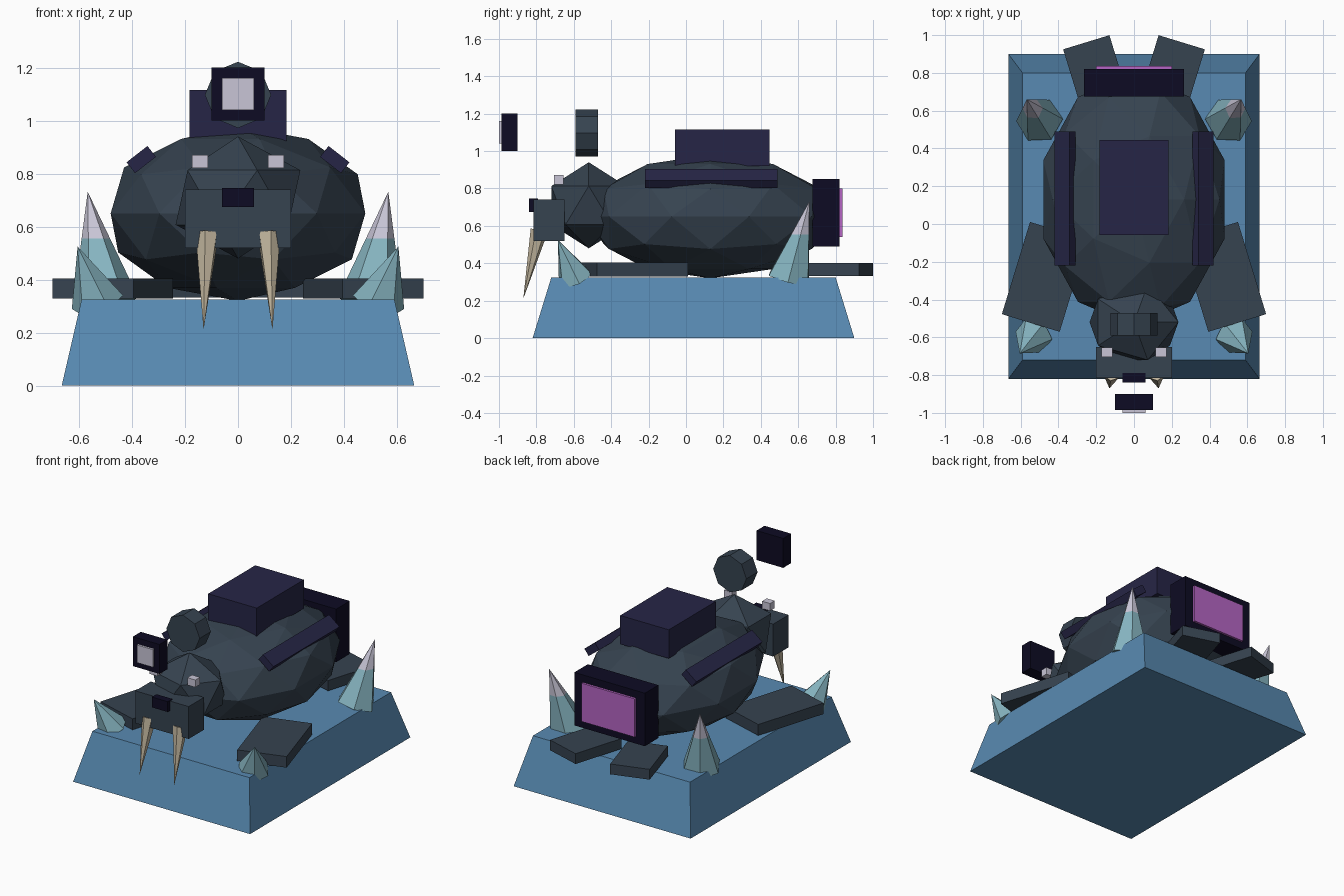
import bpy
import bmesh
from math import radians
from mathutils import Matrix, Vector

cube = bpy.data.objects.get("Cube")
if cube:
    bpy.data.objects.remove(cube, do_unlink=True)


def material(name, code):
    """Flat material from an sRGB hex code, stored as linear values."""
    srgb = [int(code[i:i + 2], 16) / 255 for i in (0, 2, 4)]
    colour = [c / 12.92 if c < 0.04 else ((c + 0.055) / 1.055) ** 2.4 for c in srgb] + [1]
    mat = bpy.data.materials.new(name)
    mat.use_nodes = True
    mat.diffuse_color = colour
    mat.node_tree.nodes["Principled BSDF"].inputs["Base Color"].default_value = colour
    return mat


ICE = material("ice_blue", "588AB2")
HIDE = material("slate_hide", "364350")
NAVY = material("pack_navy", "262546")
DARK = material("dark_casing", "0D0B23")
PALE = material("pale_lavender", "C8C5D6")
FROST = material("frost_cyan", "86B4C0")
IVORY = material("tusk_ivory", "C2B69E")
PURPLE = material("screen_purple", "B565C4")


def finish(name, bm, *mats, loc=(0, 0, 0), rot=(0, 0, 0)):
    bmesh.ops.recalc_face_normals(bm, faces=bm.faces[:])
    mesh = bpy.data.meshes.new(name)
    bm.to_mesh(mesh)
    bm.free()
    for mat in mats:
        mesh.materials.append(mat)
    ob = bpy.data.objects.new(name, mesh)
    ob.location = loc
    ob.rotation_euler = [radians(a) for a in rot]
    bpy.context.collection.objects.link(ob)
    return ob


def box(name, mat, loc, size, rot=(0, 0, 0)):
    bm = bmesh.new()
    bmesh.ops.create_cube(bm, size=1)
    bmesh.ops.scale(bm, vec=size, verts=bm.verts[:])
    return finish(name, bm, mat, loc=loc, rot=rot)


def ball(name, mat, loc, radii, level):
    bm = bmesh.new()
    bmesh.ops.create_icosphere(bm, subdivisions=level, radius=1)
    bmesh.ops.scale(bm, vec=radii, verts=bm.verts[:])
    return finish(name, bm, mat, loc=loc)


def spike(name, mats, base, tip, radius, cut=None):
    """Six-sided cone from base to tip, recoloured above the cut height."""
    base, tip = Vector(base), Vector(tip)
    axis = tip - base
    turn = axis.to_track_quat('Z', 'Y').to_matrix().to_4x4()
    bm = bmesh.new()
    bmesh.ops.create_cone(bm, cap_ends=True, segments=6, radius1=radius, radius2=0,
                          depth=axis.length,
                          matrix=Matrix.Translation((base + tip) / 2) @ turn)
    bmesh.ops.remove_doubles(bm, verts=bm.verts[:], dist=0.0001)
    if cut:
        bmesh.ops.bisect_plane(bm, geom=bm.verts[:] + bm.edges[:] + bm.faces[:],
                               plane_co=(0, 0, cut), plane_no=(0, 0, 1))
        for face in bm.faces:
            face.material_index = int(face.calc_center_median().z > cut)
    return finish(name, bm, *mats)


# Tapered ice block
bm = bmesh.new()
bmesh.ops.create_cube(bm, size=1)
for v in bm.verts:
    top = v.co.z > 0
    v.co.x *= 1.18 if top else 1.33
    v.co.y *= 1.52 if top else 1.72
    v.co.z = 0.325 if top else 0
finish("ice_block", bm, ICE, loc=(0, 0.04, 0))

# Body and head
ball("body", HIDE, (0, 0.13, 0.65), (0.505, 0.67, 0.33), 2)
ball("head", HIDE, (0, -0.52, 0.71), (0.263, 0.235, 0.23), 1)
box("snout", HIDE, (0, -0.733, 0.63), (0.40, 0.165, 0.22))
box("nose", DARK, (0, -0.815, 0.71), (0.12, 0.05, 0.07))

# Back gear and rear screen
box("back_pack", NAVY, (0, 0.193, 1.018), (0.365, 0.505, 0.195))
box("screen_casing", DARK, (0, 0.748, 0.67), (0.53, 0.145, 0.36))
box("screen", PURPLE, (0, 0.828, 0.67), (0.40, 0.016, 0.26))

# Floating viewer and drum above the head
box("viewer", DARK, (0, -0.943, 1.1), (0.20, 0.085, 0.20))
box("viewer_lens", PALE, (0, -0.991, 1.1), (0.12, 0.018, 0.12))
bm = bmesh.new()
bmesh.ops.create_cone(bm, cap_ends=True, segments=8, radius1=0.125, radius2=0.125, depth=0.12)
finish("drum", bm, HIDE, loc=(0, -0.53, 1.097), rot=(90, 0, 0))

# Mirrored parts
for side, s in (("left", 1), ("right", -1)):
    box(side + "_eye", PALE, (s * 0.143, -0.68, 0.846), (0.06, 0.05, 0.05))
    spike(side + "_tusk", [IVORY], (s * 0.117, -0.785, 0.575), (s * 0.13, -0.87, 0.21), 0.047)
    box(side + "_side_bar", NAVY, (s * 0.365, 0.135, 0.853), (0.10, 0.71, 0.052),
        (0, s * 38, 0))
    box(side + "_front_flipper", HIDE, (s * 0.472, -0.28, 0.367), (0.32, 0.51, 0.075),
        (0, 0, s * 17))
    box(side + "_rear_flipper", HIDE, (s * 0.2, 0.79, 0.367), (0.256, 0.36, 0.07),
        (0, 0, s * -17))
    spike(side + "_rear_crystal", [FROST, PALE], (s * 0.5, 0.55, 0.315),
          (s * 0.567, 0.66, 0.732), 0.125, 0.555)
    spike(side + "_front_crystal", [FROST], (s * 0.53, -0.59, 0.315),
          (s * 0.605, -0.685, 0.525), 0.102)
